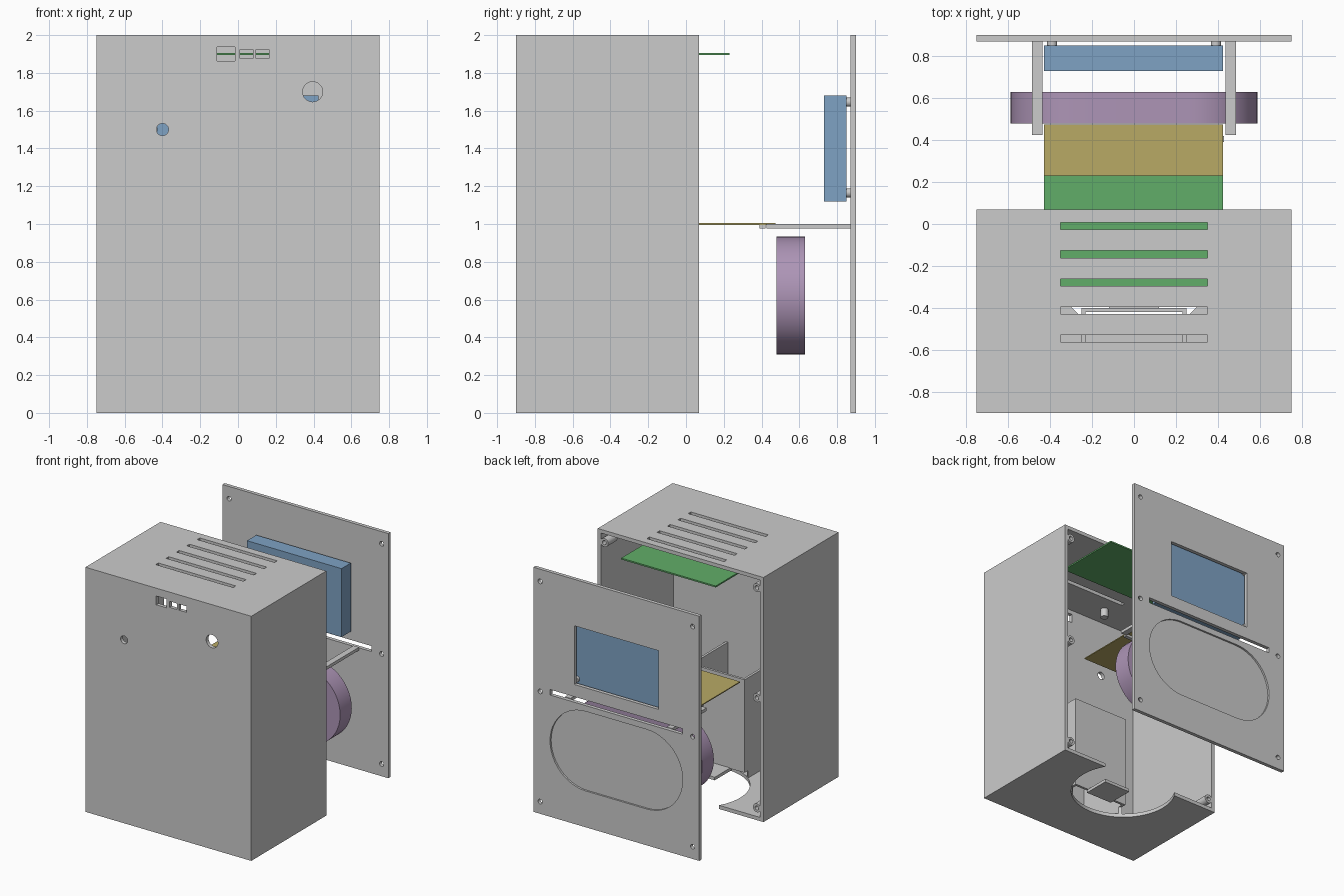
import bpy, bmesh, math
from mathutils import Matrix, Vector

if "Cube" in bpy.data.objects:
    bpy.data.objects.remove(bpy.data.objects["Cube"])


def material(name, color):
    m = bpy.data.materials.new(name)
    m.diffuse_color = (*color, 1)
    m.use_nodes = True
    m.node_tree.nodes["Principled BSDF"].inputs["Base Color"].default_value = m.diffuse_color
    return m


BLUE = material("blue", (0.21, 0.36, 0.55))
GREEN = material("green", (0.12, 0.42, 0.14))
YELLOW = material("ochre", (0.48, 0.40, 0.13))
PURPLE = material("purple", (0.42, 0.30, 0.47))


def finish(name, bm, mat=None):
    bmesh.ops.recalc_face_normals(bm, faces=bm.faces)
    me = bpy.data.meshes.new(name)
    bm.to_mesh(me)
    bm.free()
    ob = bpy.data.objects.new(name, me)
    bpy.context.collection.objects.link(ob)
    if mat:
        me.materials.append(mat)
    return ob


def add_box(bm, x0, x1, y0, y1, z0, z1):
    m = Matrix.Translation(((x0 + x1) / 2, (y0 + y1) / 2, (z0 + z1) / 2)) @ \
        Matrix.Diagonal((x1 - x0, y1 - y0, z1 - z0, 1))
    bmesh.ops.create_cube(bm, size=1, matrix=m)


def add_cyl(bm, center, r, length, axis="Y", seg=32):
    m = Matrix.Translation(center)
    if axis == "Y":
        m = m @ Matrix.Rotation(math.pi / 2, 4, "X")
    bmesh.ops.create_cone(bm, cap_ends=True, segments=seg, radius1=r,
                          radius2=r, depth=length, matrix=m)


def add_stadium(bm, half, r, zc, y0, y1, n=24):
    vs = []
    for side in (1, -1):
        for i in range(n + 1):
            a = -math.pi / 2 + math.pi * i / n
            vs.append(bm.verts.new((side * (half - r + r * math.cos(a)), y0,
                                    zc + side * r * math.sin(a))))
    face = bm.faces.new(vs)
    ext = bmesh.ops.extrude_face_region(bm, geom=[face])["geom"]
    top = [g for g in ext if isinstance(g, bmesh.types.BMVert)]
    bmesh.ops.translate(bm, verts=top, vec=Vector((0, y1 - y0, 0)))
    if face.is_valid is False or len(bm.faces) == len(vs) + 1:
        bm.faces.new(vs)


def box(name, dims, mat=None):
    bm = bmesh.new()
    add_box(bm, *dims)
    return finish(name, bm, mat)


def cut(ob, bm):
    tool = finish("cutter", bm)
    tool.hide_render = True
    mod = ob.modifiers.new("cut", "BOOLEAN")
    mod.operation, mod.solver, mod.object = "DIFFERENCE", "EXACT", tool
    dg = bpy.context.evaluated_depsgraph_get()
    me = bpy.data.meshes.new_from_object(ob.evaluated_get(dg))
    ob.modifiers.clear()
    ob.data = me
    bpy.data.objects.remove(tool)


SCREWS = [(x, z) for x in (-0.69, 0.69) for z in (0.1, 1.0, 1.9)]

# Housing shell, open at the back
shell = box("housing", (-0.75, 0.75, -0.9, 0.07, 0, 2))
c = bmesh.new()
add_box(c, -0.72, 0.72, -0.87, 0.2, 0.03, 1.97)
cut(shell, c)
c = bmesh.new()
for i in range(5):                                   # top vents
    y = -0.01 - 0.134 * i
    add_box(c, -0.35, 0.35, y - 0.017, y + 0.017, 1.9, 2.1)
for x0, x1, h in ((-0.11, -0.015, 0.036), (0.01, 0.08, 0.025), (0.095, 0.165, 0.025)):
    add_box(c, x0, x1, -1, -0.8, 1.9 - h, 1.9 + h)   # connector ports
add_cyl(c, (-0.4, -0.9, 1.5), 0.032, 0.2)
add_cyl(c, (0.395, -0.9, 1.7), 0.053, 0.2)
add_cyl(c, (0, -0.13, 0), 0.4, 0.18, "Z", 64)        # floor opening
cut(shell, c)

# Screw bosses around the open edge
for i, (x, z) in enumerate(SCREWS):
    bm = bmesh.new()
    add_cyl(bm, (x, 0.01, z), 0.035, 0.12)
    boss = finish(f"screw_boss_{i}", bm)
    c = bmesh.new()
    add_cyl(c, (x, 0.05, z), 0.017, 0.16)
    cut(boss, c)

# Inner holder: open-topped tray against the front wall, with a small ledge
holder = box("inner_holder", (-0.25, 0.25, -0.87, -0.4, 0.03, 0.85))
c = bmesh.new()
add_box(c, -0.23, 0.23, -0.95, -0.42, -0.1, 1)
cut(holder, c)
c = bmesh.new()
add_cyl(c, (0, -0.13, 0), 0.4, 0.18, "Z", 64)
cut(holder, c)
box("holder_ledge", (-0.12, 0.12, -0.42, -0.2, 0.07, 0.095))

# Pegs under the top
for s in (-1, 1):
    bm = bmesh.new()
    add_cyl(bm, (s * 0.29, -0.7, 1.935), 0.03, 0.07, "Z")
    finish("ceiling_peg", bm)

# Back panel with window, slot, oval recess and screw holes
panel = box("back_panel", (-0.75, 0.75, 0.87, 0.9, 0, 2))
c = bmesh.new()
add_box(c, -0.38, 0.38, 0.8, 1, 1.14, 1.62)
add_box(c, -0.6, 0.6, 0.8, 1, 0.995, 1.04)
for x, z in SCREWS:
    add_cyl(c, (x, 0.885, z), 0.019, 0.1)
cut(panel, c)
c = bmesh.new()
add_stadium(c, 0.6, 0.325, 0.622, 0.885, 0.95)
cut(panel, c)

# Board carrier on the panel
for s in (-1, 1):
    box("carrier_arm", (min(s * 0.435, s * 0.485), max(s * 0.435, s * 0.485),
                        0.425, 0.87, 0.975, 1.0))
box("carrier_crossbar", (-0.43, 0.43, 0.39, 0.42, 0.975, 0.995))

# Display and its standoffs
box("display", (-0.43, 0.425, 0.73, 0.85, 1.12, 1.68), BLUE)
for x in (-0.39, 0.39):
    for z in (1.165, 1.645):
        bm = bmesh.new()
        add_cyl(bm, (x, 0.86, z), 0.024, 0.026)
        finish("display_standoff", bm)

# Circuit boards
box("upper_board", (-0.43, 0.425, -0.33, 0.23, 1.894, 1.906), GREEN)
box("lower_board", (-0.43, 0.425, -0.085, 0.475, 0.996, 1.004), YELLOW)

# Oval speaker
bm = bmesh.new()
add_stadium(bm, 0.588, 0.312, 0.622, 0.48, 0.63)
finish("speaker", bm, PURPLE)

# Smooth round walls, keep edges sharp
bpy.ops.object.select_all(action="DESELECT")
for ob in bpy.data.objects:
    ob.select_set(True)
bpy.context.view_layer.objects.active = shell
bpy.ops.object.shade_smooth_by_angle(angle=math.radians(30))
